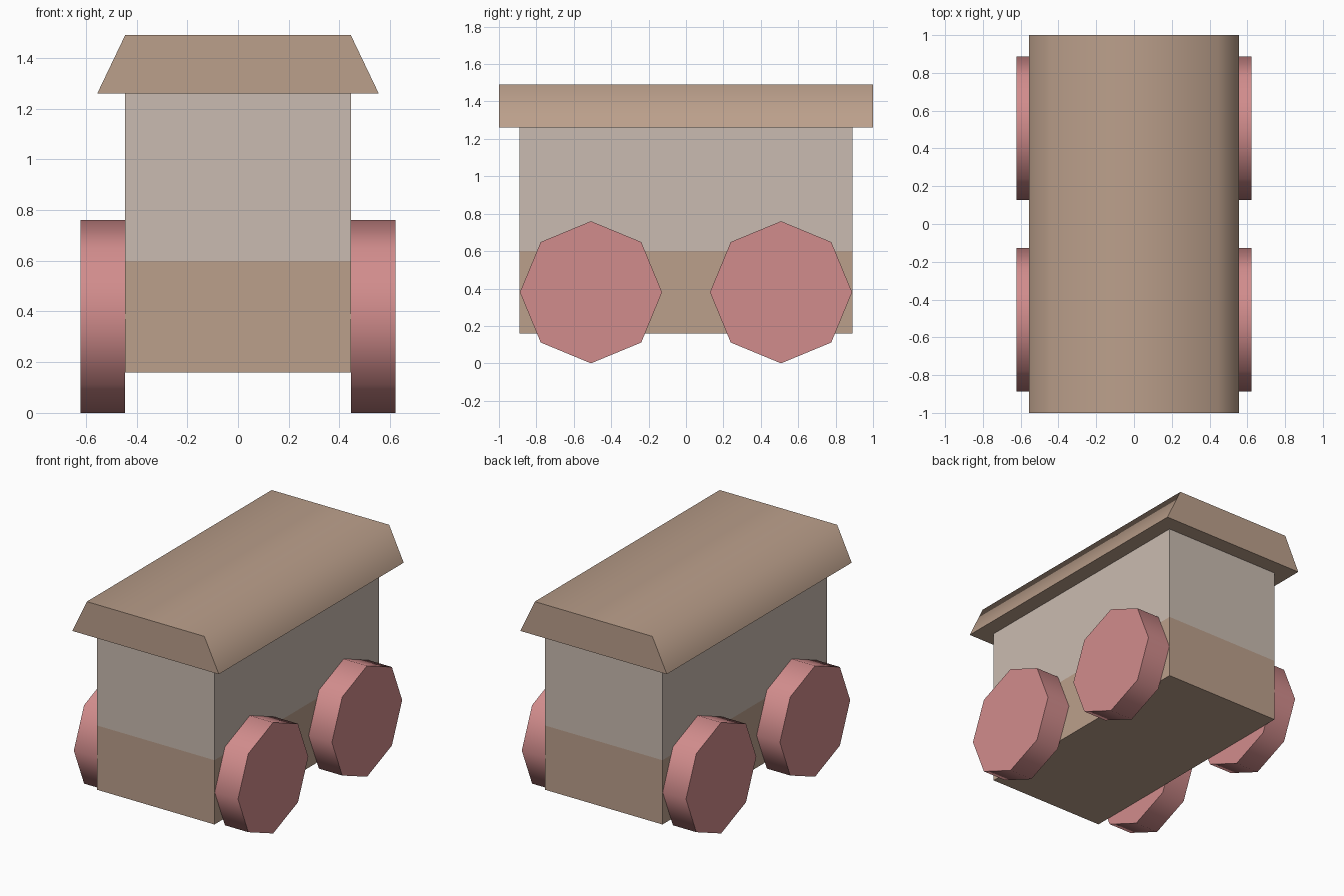
import bpy
import bmesh
import math
from mathutils import Matrix

cube = bpy.data.objects.get("Cube")
if cube:
    bpy.data.objects.remove(cube, do_unlink=True)


def material(name, rgb):
    mat = bpy.data.materials.new(name)
    mat.use_nodes = True
    color = (*rgb, 1)
    mat.diffuse_color = color
    mat.node_tree.nodes["Principled BSDF"].inputs["Base Color"].default_value = color
    return mat


brown = material("warm brown", (0.50, 0.35, 0.26))
grey = material("pale grey", (0.59, 0.50, 0.437))
pink = material("dusty pink", (0.64, 0.264, 0.264))


def finish(name, bm, mats, smooth_angle=None):
    bmesh.ops.recalc_face_normals(bm, faces=bm.faces)
    mesh = bpy.data.meshes.new(name)
    bm.to_mesh(mesh)
    bm.free()
    for mat in mats:
        mesh.materials.append(mat)
    obj = bpy.data.objects.new(name, mesh)
    bpy.context.collection.objects.link(obj)
    if smooth_angle:
        bpy.ops.object.select_all(action="DESELECT")
        obj.select_set(True)
        bpy.context.view_layer.objects.active = obj
        bpy.ops.object.shade_smooth_by_angle(angle=math.radians(smooth_angle))
    return obj


# Body: a box cut at the waist, brown below and grey above
BOTTOM, WAIST, EAVES, RIDGE = 0.16, 0.60, 1.26, 1.49
HALF_W, HALF_L = 0.445, 0.89
bm = bmesh.new()
bmesh.ops.create_cube(bm, size=1, matrix=Matrix.Translation((0, 0, (BOTTOM + EAVES) / 2))
                      @ Matrix.Diagonal((2 * HALF_W, 2 * HALF_L, EAVES - BOTTOM, 1)))
bmesh.ops.bisect_plane(bm, geom=bm.verts[:] + bm.edges[:] + bm.faces[:],
                       plane_co=(0, 0, WAIST), plane_no=(0, 0, 1))
for face in bm.faces:
    face.material_index = int(face.calc_center_median().z > WAIST)
finish("body", bm, [brown, grey])

# Roof: a trapezoid profile extruded along the body, soft along its top edges
bm = bmesh.new()
profile = [(-0.555, EAVES), (0.555, EAVES), (HALF_W, RIDGE), (-HALF_W, RIDGE)]
end = bm.faces.new([bm.verts.new((x, -1, z)) for x, z in profile])
extruded = bmesh.ops.extrude_face_region(bm, geom=[end], use_keep_orig=True)["geom"]
bmesh.ops.translate(bm, vec=(0, 2, 0),
                    verts=[v for v in extruded if isinstance(v, bmesh.types.BMVert)])
finish("roof", bm, [brown], 70)

# Wheels: octagonal discs with a corner on top, softly shaded rims
RADIUS, THICK = 0.38, 0.177
for side, x in (("left", 1), ("right", -1)):
    for place, y in (("front", -0.508), ("back", 0.508)):
        bm = bmesh.new()
        bmesh.ops.create_cone(
            bm, cap_ends=True, segments=8, radius1=RADIUS, radius2=RADIUS, depth=THICK,
            matrix=Matrix.Translation((x * (HALF_W + THICK / 2), y, RADIUS))
            @ Matrix.Rotation(math.pi / 2, 4, "Y"))
        finish(f"{place}_{side}_wheel", bm, [pink], 60)
